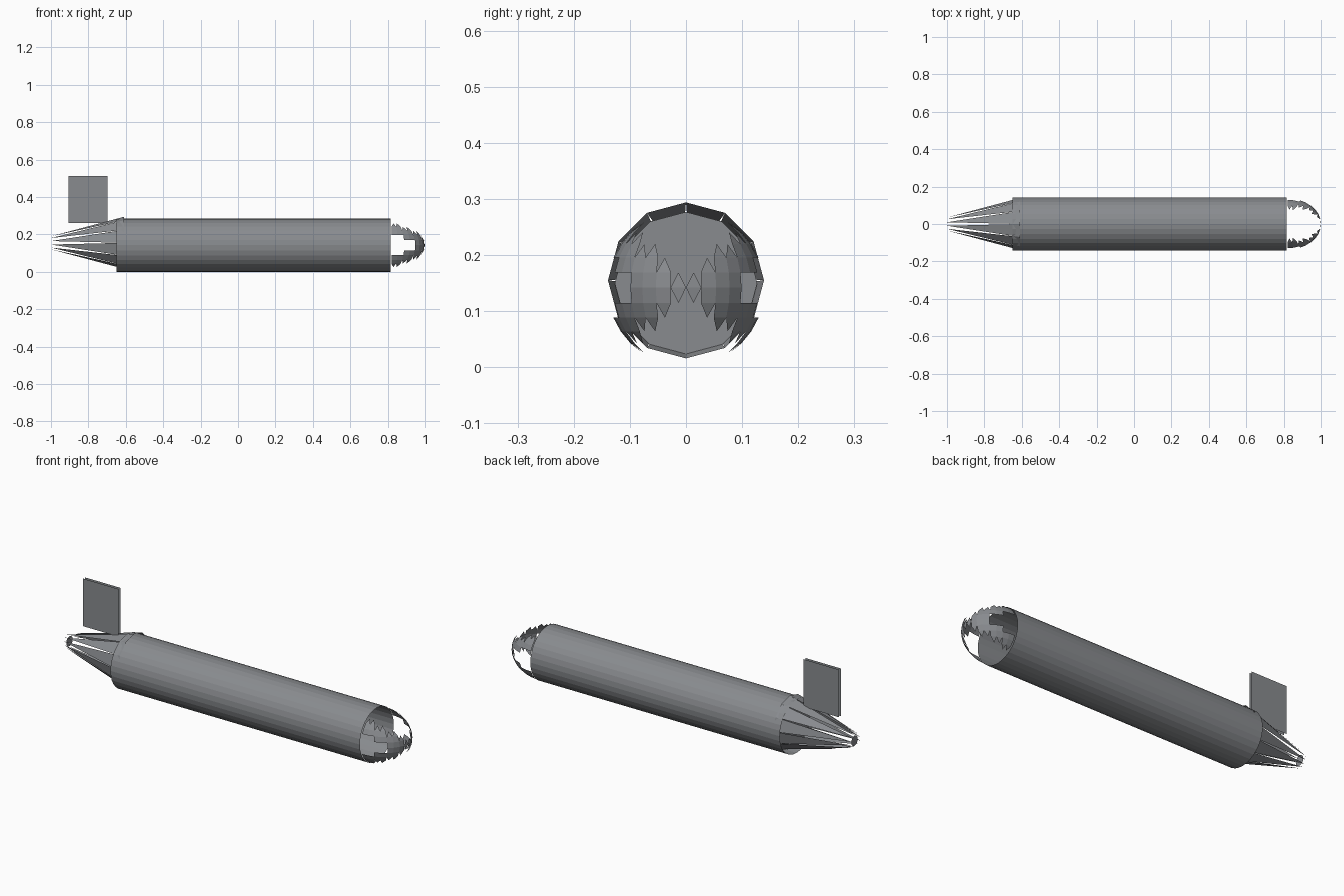
import bpy
from math import sin, cos, pi, radians

if "Cube" in bpy.data.objects:
    bpy.data.objects.remove(bpy.data.objects["Cube"])

# Dark grey paint
paint = bpy.data.materials.new("dark_grey")
paint.diffuse_color = (0.25, 0.26, 0.275, 1.0)
paint.use_nodes = True
paint.node_tree.nodes["Principled BSDF"].inputs["Base Color"].default_value = paint.diffuse_color


def add_mesh(name, verts, faces):
    me = bpy.data.meshes.new(name)
    me.from_pydata(verts, [], faces)
    me.update()
    me.materials.append(paint)
    ob = bpy.data.objects.new(name, me)
    bpy.context.collection.objects.link(ob)
    return ob


def ring(x, r, zc, n, offset=0.0):
    return [(x, r * sin(2 * pi * (i + offset) / n), zc + r * cos(2 * pi * (i + offset) / n))
            for i in range(n)]


ZC = 0.142   # hull axis height
R = 0.142    # hull radius

# Open-ended hull tube
N = 32
verts = ring(-0.65, R, ZC, N) + ring(0.815, R, ZC, N)
add_mesh("hull_tube", verts,
         [(i, (i + 1) % N, N + (i + 1) % N, N + i) for i in range(N)])

# Tail cone of slender triangular blades with open slits between them
T, TZ = 12, 0.155
verts = ring(-0.61, 0.139, TZ, T) + ring(-1.0, 0.036, TZ, T, 0.5)
add_mesh("tail_blades", verts, [(i, T + i, (i + 1) % T) for i in range(T)])

# Tail end plate and inner bulkhead
add_mesh("tail_end_plate", ring(-0.99, 0.027, TZ, T), [tuple(range(T))])
add_mesh("tail_bulkhead", ring(-0.64, 0.127, TZ - 0.005, T), [tuple(range(T))])

# Fin: two thin parallel sheets
verts, faces = [], []
for y in (-0.008, 0.008):
    b = len(verts)
    verts += [(-0.905, y, 0.26), (-0.697, y, 0.26), (-0.697, y, 0.513), (-0.905, y, 0.513)]
    faces.append((b, b + 1, b + 2, b + 3))
add_mesh("tail_fin", verts, faces)

# Nose: side shells of a half ellipsoid with a toothed edge and a side window
NX, NR = 0.82, 0.18
STEP = radians(11.25)
TOP = [1, 2, 3, 3, 4, 4, 5, 5]   # latitude band reached by the tooth of each column


def nose_point(col, lat, sy, sz):
    a, b = col * STEP, lat * STEP
    return (NX + NR * cos(a) * cos(b), sy * 0.14 * sin(a) * cos(b), ZC + sz * 0.14 * sin(b))


verts, faces = [], []
for sy in (-1, 1):
    for sz in (-1, 1):
        for c, top in enumerate(TOP):
            for lat in range(top):
                if (lat == 0 and c >= 4) or (lat == 1 and c >= 6):
                    continue          # stepped side window
                pts = [nose_point(c, lat, sy, sz), nose_point(c + 1, lat, sy, sz)]
                if lat == top - 1:
                    pts.append(nose_point(c + 0.5, lat + 1, sy, sz))
                else:
                    pts += [nose_point(c + 1, lat + 1, sy, sz), nose_point(c, lat + 1, sy, sz)]
                if sy * sz < 0:
                    pts.reverse()
                faces.append(tuple(range(len(verts), len(verts) + len(pts))))
                verts += pts
add_mesh("nose_shell", verts, faces)
